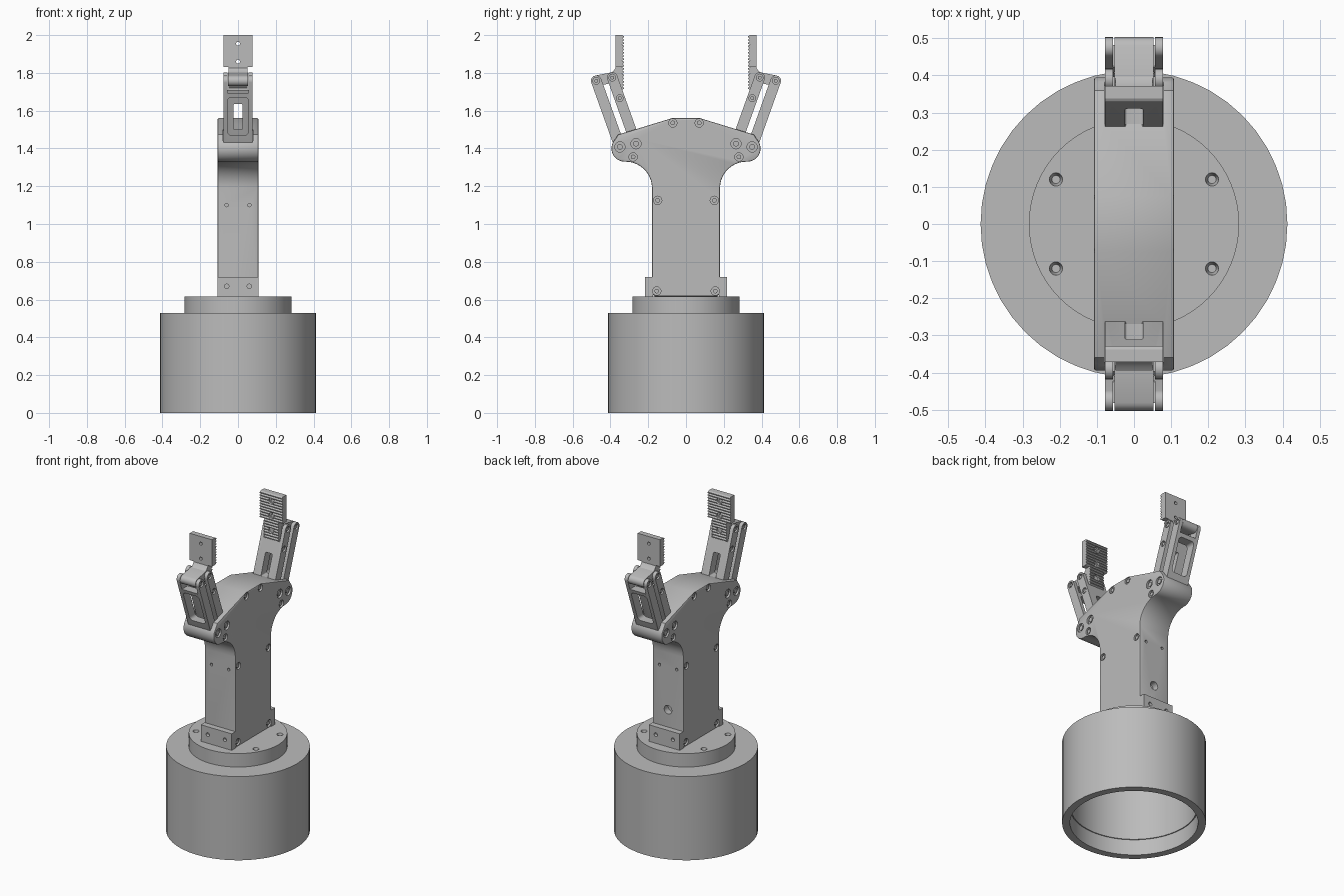
import bpy, bmesh, math
from mathutils import Matrix, Vector

cube = bpy.data.objects.get("Cube")
if cube:
    bpy.data.objects.remove(cube, do_unlink=True)

grey = bpy.data.materials.new("machined grey")
grey.use_nodes = True
COLOUR = (0.5, 0.5, 0.5, 1)
grey.diffuse_color = COLOUR
grey.node_tree.nodes["Principled BSDF"].inputs["Base Color"].default_value = COLOUR
parts = []


def prism(bm, pts, a, b, axis="x"):
    """Extrude a profile: (y, z) points along x, or (x, z) points along y."""
    place = (lambda p, t: (t, *p)) if axis == "x" else (lambda p, t: (p[0], t, p[1]))
    lo = [bm.verts.new(place(p, a)) for p in pts]
    hi = [bm.verts.new(place(p, b)) for p in pts]
    bm.faces.new(lo)
    bm.faces.new(hi)
    for i in range(len(pts)):
        j = (i + 1) % len(pts)
        bm.faces.new((lo[i], lo[j], hi[j], hi[i]))


def cylinder(bm, centre, r, depth, axis, seg=20, r2=None):
    turn = {"x": Matrix.Rotation(math.pi / 2, 4, "Y"),
            "y": Matrix.Rotation(math.pi / 2, 4, "X"), "z": Matrix()}[axis]
    bmesh.ops.create_cone(bm, cap_ends=True, segments=seg, radius1=r, radius2=r2 or r,
                          depth=depth, matrix=Matrix.Translation(centre) @ turn)


def arc(cy, cz, r, start, end, n=10):
    angles = [math.radians(start + (end - start) * i / n) for i in range(n + 1)]
    return [(cy + r * math.cos(t), cz + r * math.sin(t)) for t in angles]


def capsule(p, q, r):
    t = math.degrees(math.atan2(q[1] - p[1], q[0] - p[0]))
    return arc(*q, r, t - 90, t + 90) + arc(*p, r, t + 90, t + 270)


def rounded(w, z0, z1, r):
    return (arc(w - r, z1 - r, r, 0, 90, 5) + arc(r - w, z1 - r, r, 90, 180, 5)
            + arc(r - w, z0 + r, r, 180, 270, 5) + arc(w - r, z0 + r, r, 270, 360, 5))


def to_object(name, bm, side=1):
    bmesh.ops.scale(bm, vec=(1, side, 1), verts=bm.verts)
    bmesh.ops.recalc_face_normals(bm, faces=bm.faces)
    mesh = bpy.data.meshes.new(name)
    bm.to_mesh(mesh)
    bm.free()
    obj = bpy.data.objects.new(name, mesh)
    bpy.context.collection.objects.link(obj)
    return obj


def make(name, bm, cut=None, side=1, bevel=0):
    """Finish a part: optional edge bevel, then subtract the cutter."""
    obj = to_object(name, bm, side)
    obj.data.materials.append(grey)
    if bevel:
        mod = obj.modifiers.new("bevel", "BEVEL")
        mod.width, mod.segments = bevel, 2
        mod.limit_method, mod.angle_limit = "ANGLE", math.radians(60)
    cutter = None
    if cut:
        cutter = to_object("cutter", cut, side)
        cutter.hide_render = True
        mod = obj.modifiers.new("cut", "BOOLEAN")
        mod.operation, mod.solver, mod.use_self = "DIFFERENCE", "EXACT", True
        mod.object = cutter
    if obj.modifiers:
        graph = bpy.context.evaluated_depsgraph_get()
        mesh = bpy.data.meshes.new_from_object(obj.evaluated_get(graph))
        obj.modifiers.clear()
        obj.data = mesh
    if cutter:
        bpy.data.objects.remove(cutter, do_unlink=True)
    parts.append(obj)


def screws(bm, cut, spots, half, r):
    """Recessed round heads on both x sides."""
    for y, z in spots:
        for s in (-1, 1):
            cylinder(cut, (s * half, y, z), r, 0.024, "x")
            cylinder(bm, (s * (half - 0.01), y, z), r * 0.55, 0.012, "x")


# Open-bottomed round base
bm = bmesh.new()
outline = [(0, 0.48), (0.362, 0.48), (0.362, 0.1), (0.368, 0.1), (0.368, 0),
           (0.413, 0), (0.413, 0.53), (0, 0.53)]
vs = [bm.verts.new((x, 0, z)) for x, z in outline]
es = [bm.edges.new(pair) for pair in zip(vs, vs[1:])]
bmesh.ops.spin(bm, geom=vs + es, cent=(0, 0, 0), axis=(0, 0, 1),
               angle=2 * math.pi, steps=48)
bmesh.ops.remove_doubles(bm, verts=bm.verts, dist=0.0005)
make("base_drum", bm)

# Mounting flange with four countersunk holes
bm, cut = bmesh.new(), bmesh.new()
cylinder(bm, (0, 0, 0.572), 0.283, 0.087, "z", 64)
for x in (-0.21, 0.21):
    for y in (-0.12, 0.12):
        cylinder(cut, (x, y, 0.605), 0.011, 0.04, "z", r2=0.02)
make("mounting_flange", bm, cut)

# Body: column flaring into two shoulders
half = ([(0.165, 0.617), (0.18, 0.632)] + arc(0.32, 1.19, 0.14, 180, 90)
        + arc(0.325, 1.4, 0.07, -85, 45) + [(0.36, 1.473), (0.075, 1.56)])
bm, cut, heads = bmesh.new(), bmesh.new(), bmesh.new()
prism(bm, half + [(-y, z) for y, z in reversed(half)], -0.108, 0.108)
slot = [(0.235, 1.37), (0.372, 1.37), (0.372, 1.44), (0.45, 1.44), (0.45, 1.62), (0.3, 1.62)]
for s in (-1, 1):
    prism(cut, [(s * y, z) for y, z in slot], -0.08, 0.08)
    screws(heads, cut, [(s * 0.155, 0.645), (s * 0.15, 1.125), (s * 0.07, 1.535),
                        (s * 0.28, 1.355)], 0.108, 0.022)
    screws(heads, cut, [(s * 0.265, 1.425), (s * 0.35, 1.408)], 0.108, 0.027)
    for x in (-0.06, 0.06):
        cylinder(cut, (x, s * 0.18, 1.1), 0.009, 0.04, "y", 12)
cylinder(cut, (0, 0.18, 0.83), 0.027, 0.08, "y")
make("body", bm, cut, bevel=0.006)
make("body_screws", heads)

for side, end in ((-1, "front"), (1, "back")):
    # Foot bracket
    bm, cut = bmesh.new(), bmesh.new()
    prism(bm, [(0.175, 0.614), (0.217, 0.614), (0.217, 0.72), (0.175, 0.72)], -0.108, 0.108)
    for x in (-0.06, 0.06):
        cylinder(cut, (x, 0.217, 0.67), 0.012, 0.04, "y", 16)
    make(end + "_foot_bracket", bm, cut, side)

    # Parallel links, forked at the top and windowed in the middle
    links = (("inner_link", (0.265, 1.425), (0.39, 1.775), 0.028, rounded(0.024, 1.5, 1.635, 0.006)),
             ("outer_link", (0.35, 1.408), (0.475, 1.758), 0.028, rounded(0.055, 1.47, 1.67, 0.02)))
    for name, low, high, r, window in links:
        bm, cut, heads = bmesh.new(), bmesh.new(), bmesh.new()
        prism(bm, capsule(low, high, r), -0.078, 0.078)
        prism(cut, window, 0.15, 0.6, "y")
        fork = high[1] - 0.065
        prism(cut, [(0.2, fork), (0.6, fork), (0.6, 1.9), (0.2, 1.9)], -0.056, 0.056)
        spots = [high]
        if name == "inner_link":
            middle = Vector(low).lerp(Vector(high), 0.69)
            spots.append(tuple(middle))
        screws(heads, cut, spots, 0.078, 0.018)
        make(end + "_" + name, bm, cut, side)
        make(end + "_" + name + "_pins", heads, side=side)

    # Fingertip carrier joining the two link pivots
    bm = bmesh.new()
    prism(bm, capsule((0.39, 1.775), (0.475, 1.758), 0.028), -0.053, 0.053)
    prism(bm, [(0.355, 1.72), (0.372, 1.72), (0.41, 1.76), (0.41, 1.795),
               (0.385, 1.808), (0.37, 1.83), (0.355, 1.83)], -0.05, 0.05)
    make(end + "_fingertip_carrier", bm, side=side)

    # Toothed grip pad: wide above, narrow below
    for name, z0, z1, width in (("grip_pad", 1.83, 2.0, 0.078), ("grip_tongue", 1.71, 1.83, 0.05)):
        n = round((z1 - z0) / 0.017)
        step = (z1 - z0) / n
        teeth = []
        for i in range(n):
            z = z0 + i * step
            teeth += [(0.338, z), (0.328, z + step * 0.35), (0.328, z + step * 0.65)]
        bm, cut = bmesh.new(), bmesh.new()
        prism(bm, teeth + [(0.338, z1), (0.372, z1), (0.372, z0)], -width, width)
        for z in ((1.86, 1.955) if name == "grip_pad" else (1.77,)):
            cylinder(cut, (0, 0.33, z), 0.02, 0.03, "y")
            if name == "grip_pad":
                cylinder(cut, (0, 0.36, z), 0.01, 0.05, "y", 16)
        make(end + "_" + name, bm, cut, side)

# Smooth the round faces, keep machined edges crisp
bpy.ops.object.select_all(action="DESELECT")
for obj in parts:
    obj.select_set(True)
bpy.context.view_layer.objects.active = parts[0]
bpy.ops.object.shade_smooth_by_angle(angle=math.radians(30))
